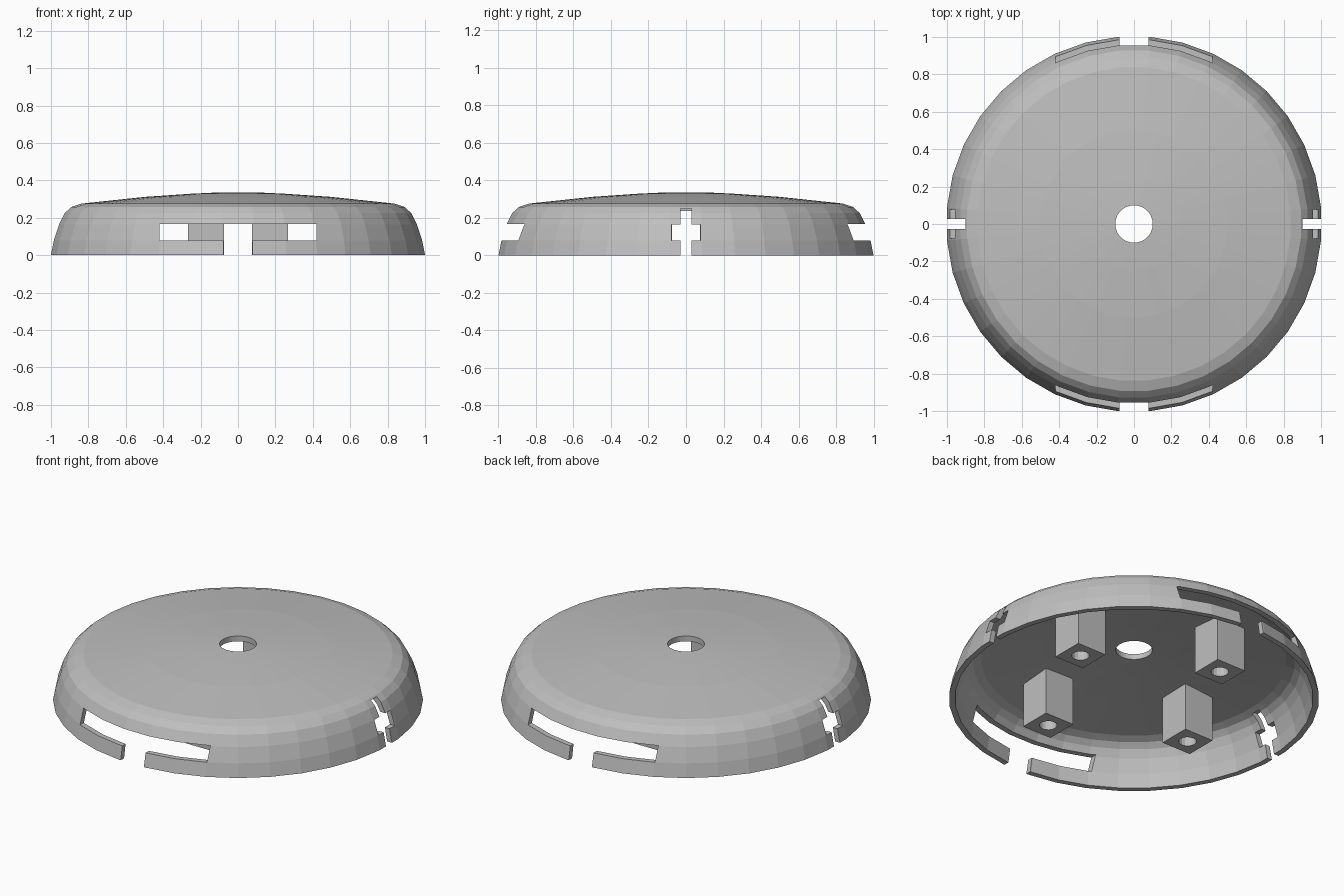
import bpy, bmesh, math
from mathutils import Matrix, Vector

if "Cube" in bpy.data.objects:
    bpy.data.objects.remove(bpy.data.objects["Cube"], do_unlink=True)

SEG = 36

grey = bpy.data.materials.new("plain grey")
grey.use_nodes = True
grey.diffuse_color = (0.52, 0.52, 0.52, 1)
grey.node_tree.nodes["Principled BSDF"].inputs["Base Color"].default_value = grey.diffuse_color


def make_object(name, bm):
    bmesh.ops.recalc_face_normals(bm, faces=bm.faces)
    mesh = bpy.data.meshes.new(name)
    bm.to_mesh(mesh)
    bm.free()
    mesh.materials.append(grey)
    obj = bpy.data.objects.new(name, mesh)
    bpy.context.collection.objects.link(obj)
    return obj


def box(name, low, high):
    low, high = Vector(low), Vector(high)
    bm = bmesh.new()
    bmesh.ops.create_cube(bm, size=1, matrix=Matrix.Translation((low + high) / 2)
                          @ Matrix.Diagonal((*(high - low), 1)))
    return make_object(name, bm)


def lathe(name, profile):
    # Closed ring of profile points turned about the z axis
    bm = bmesh.new()
    rings = []
    for i in range(SEG):
        a = 2 * math.pi * (i + 0.5) / SEG
        rings.append([bm.verts.new((r * math.cos(a), r * math.sin(a), z)) for r, z in profile])
    n = len(profile)
    for i in range(SEG):
        here, after = rings[i], rings[(i + 1) % SEG]
        for j in range(n):
            k = (j + 1) % n
            bm.faces.new((here[j], after[j], after[k], here[k]))
    return make_object(name, bm)


def cut(target, cutter):
    cutter.hide_render = True
    mod = target.modifiers.new("cut", 'BOOLEAN')
    mod.operation = 'DIFFERENCE'
    mod.solver = 'EXACT'
    mod.object = cutter
    bpy.context.view_layer.objects.active = target
    bpy.ops.object.modifier_apply(modifier=mod.name)
    bpy.data.objects.remove(cutter, do_unlink=True)


# Domed cover with a rounded shoulder and a centre hole
outer = [(1.004, 0), (0.988, 0.08), (0.96, 0.165), (0.93, 0.225), (0.895, 0.258),
         (0.84, 0.276), (0.5, 0.312), (0.25, 0.329), (0.1, 0.336)]
inner = [(0.1, 0.304), (0.25, 0.297), (0.5, 0.28), (0.83, 0.248), (0.875, 0.232),
         (0.905, 0.205), (0.93, 0.16), (0.957, 0.08), (0.972, 0)]
cover = lathe("cover", outer + inner)

# Long slots with an open notch, front and back; cross-shaped slots on the sides
for s in (-1, 1):
    for half, z0, z1 in ((0.42, 0.08, 0.168), (0.077, -0.1, 0.168)):
        y0, y1 = sorted((s * 0.75, s * 1.2))
        cut(cover, box("slot_cutter", (-half, y0, z0), (half, y1, z1)))
    for half, z0, z1 in ((0.077, 0.08, 0.165), (0.028, -0.1, 0.25)):
        x0, x1 = sorted((s * 0.86, s * 1.2))
        cut(cover, box("cross_cutter", (x0, -half, z0), (x1, half, z1)))

# Four square mounting posts, each with a blind screw hole from below
for i in range(4):
    x, y = Matrix.Rotation(i * math.pi / 2, 2) @ Vector((0.522, 0.17))
    h = 0.096
    post = box(f"mounting_post_{i + 1}", (x - h, y - h, 0), (x + h, y + h, 0.285))
    bm = bmesh.new()
    bmesh.ops.create_cone(bm, cap_ends=True, segments=16, radius1=0.048, radius2=0.048,
                          depth=0.4, matrix=Matrix.Translation((x, y, 0)))
    cut(post, make_object("screw_hole_cutter", bm))
